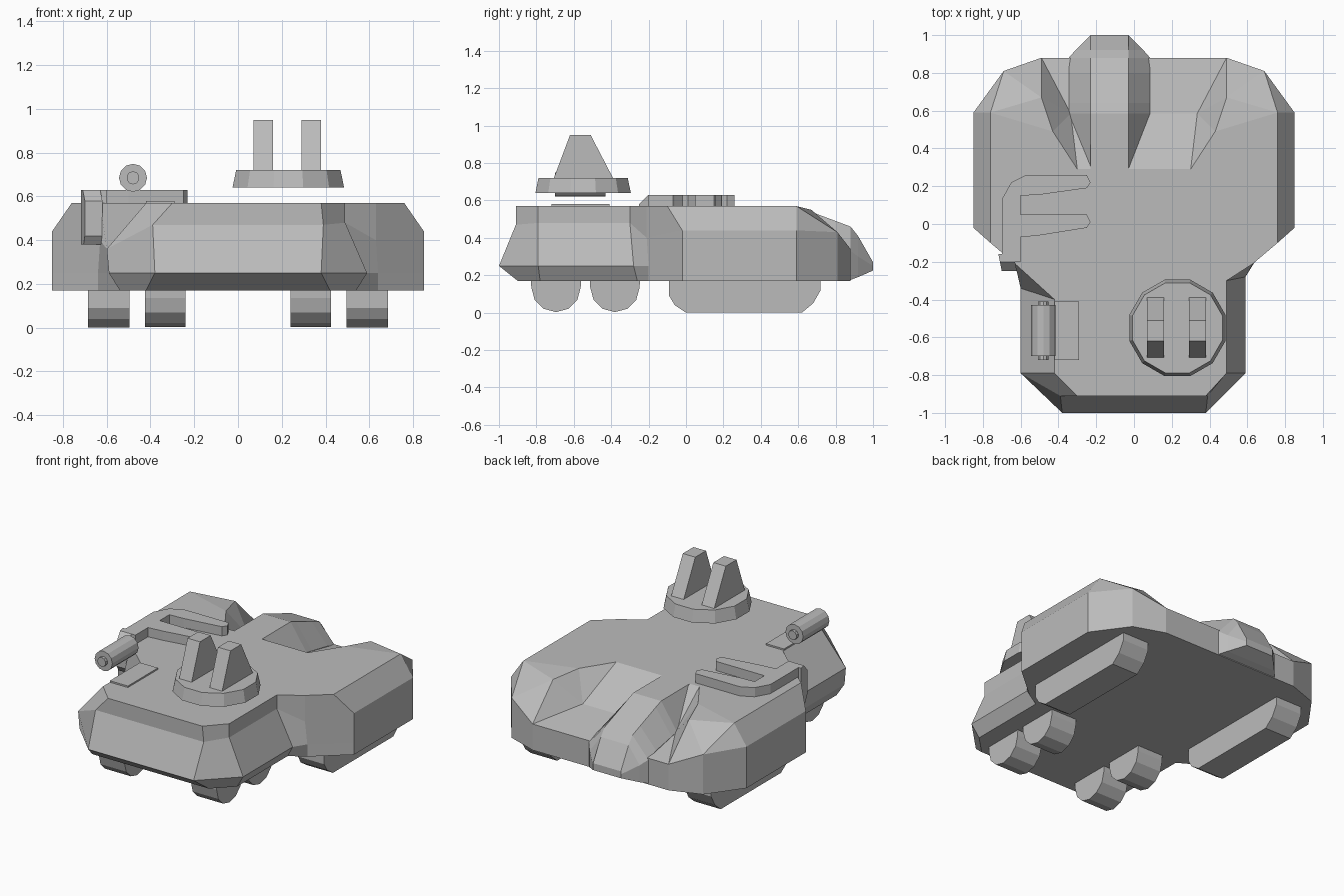
import bpy
import bmesh
import math

cube = bpy.data.objects.get("Cube")
if cube:
    bpy.data.objects.remove(cube, do_unlink=True)

grey = bpy.data.materials.new("plain_grey")
grey.use_nodes = True
colour = (0.5, 0.5, 0.5, 1)
grey.diffuse_color = colour
grey.node_tree.nodes["Principled BSDF"].inputs["Base Color"].default_value = colour


def finish(name, bm):
    """Weld, orient and link a mesh as a named part."""
    bmesh.ops.remove_doubles(bm, verts=bm.verts, dist=0.0005)
    bmesh.ops.recalc_face_normals(bm, faces=bm.faces)
    mesh = bpy.data.meshes.new(name)
    bm.to_mesh(mesh)
    bm.free()
    mesh.materials.append(grey)
    obj = bpy.data.objects.new(name, mesh)
    bpy.context.collection.objects.link(obj)
    return obj


def face(bm, points):
    """Add one face, skipping repeated corners."""
    unique = list(dict.fromkeys(points))
    if len(unique) > 2:
        bm.faces.new([bm.verts.new(p) for p in unique])


def loft(name, rings):
    """Skin matching closed rings and cap both ends."""
    bm = bmesh.new()
    for a, b in zip(rings, rings[1:]):
        for i in range(len(a)):
            j = (i + 1) % len(a)
            face(bm, [a[i], a[j], b[j], b[i]])
    face(bm, rings[0])
    face(bm, rings[-1])
    return finish(name, bm)


def prism_x(name, profile, x0, x1):
    return loft(name, [[(x, y, z) for y, z in profile] for x in (x0, x1)])


def prism_z(name, outline, z0, z1):
    return loft(name, [[(x, y, z) for x, y in outline] for z in (z0, z1)])


def disc(name, sides, r0, r1, depth, location, rotation=(0, 0, 0)):
    bm = bmesh.new()
    bmesh.ops.create_cone(bm, cap_ends=True, segments=sides,
                          radius1=r0, radius2=r1, depth=depth)
    obj = finish(name, bm)
    obj.location, obj.rotation_euler = location, rotation
    return obj


# Hull: stacked outlines for each half, running from nose to tail
BOTTOM, BELT, TOP = 0.17, 0.25, 0.57


def hull_columns(side):
    left = side < 0
    corner = (0.39, -0.91, 0.47)
    flank = (0.60, -0.79, 0.36) if left else (0.49, -0.79, 0.48)
    waist = (0.60, -0.34, 0.36) if left else (0.49, -0.30, 0.48)
    columns = [
        [(0.42, -0.90, BOTTOM), (0.38, -1.0, BELT), corner, (0.30 if left else 0.38, -0.91, TOP)],
        [(0.54, -0.78, BOTTOM), (0.59, -0.79, BELT), flank, (0.42 if left else 0.49, -0.79, TOP)],
        [(0.54, -0.26, BOTTOM), (0.59, -0.28, BELT), waist,
         (0.42, -0.40, TOP) if left else (0.49, -0.30, TOP)],
        [(0.64, -0.20, BOTTOM), (0.64, -0.20, BELT), (0.63, -0.21, 0.40), (0.63, -0.21, TOP)],
        [(0.85, -0.02, BOTTOM), (0.85, -0.02, BELT), (0.85, -0.02, 0.44), (0.76, -0.10, TOP)],
        [(0.85, 0.59, BOTTOM), (0.85, 0.59, BELT), (0.85, 0.59, 0.44), (0.76, 0.59, TOP)],
        [(0.69, 0.81, BOTTOM), (0.69, 0.81, BELT), (0.69, 0.81, 0.43), (0.69, 0.81, 0.43)],
        [(0.49, 0.88, BOTTOM), (0.49, 0.88, BELT), (0.49, 0.88, 0.34), (0.49, 0.88, 0.34)],
    ]
    nose = [(0, y, z) for _, y, z in columns[0]]
    tail = [(0, y, z) for _, y, z in columns[-1]]
    return [nose] + columns + [tail]


hull = bmesh.new()
for side in (1, -1):
    cols = hull_columns(side)

    def put(points):
        face(hull, [(side * x, y, z) for x, y, z in points])

    for a, b in zip(cols, cols[1:]):
        for k in range(3):
            put([a[k], b[k], b[k + 1], a[k + 1]])
    put([c[0] for c in cols])
    # Deck, rear shoulder and sunken rear floor
    shoulder, back, tip = cols[6][3], cols[7][3], cols[8][3]
    inner, bend, crest = (0.30, 0.29, TOP), (0.43, 0.49, TOP), (0.49, 0.67, 0.55)
    fold, mid, start = (0.335, 0.585, 0.40), (0, 0.585, 0.40), (0, 0.29, TOP)
    put([c[3] for c in cols[:7]] + [bend, inner, start])
    put([shoulder, crest, bend])
    put([shoulder, back, crest])
    put([back, tip, crest])
    put([start, inner, fold, mid])
    put([mid, fold, tip, cols[-1][3]])
    put([inner, bend, fold])
    put([bend, crest, fold])
    put([crest, tip, fold])
finish("hull", hull)

# Rear engine hump: sections of y, half width, base, shoulder and top height
sections = [(0.29, 0.10, 0.40, 0.56, 0.57), (0.585, 0.215, 0.18, 0.40, 0.57),
            (0.64, 0.215, 0.18, 0.39, 0.55), (0.80, 0.215, 0.18, 0.36, 0.49),
            (0.88, 0.215, 0.175, 0.33, 0.46), (0.92, 0.18, 0.19, 0.30, 0.41),
            (1.0, 0.10, 0.225, 0.25, 0.27)]
cx = -0.13
loft("rear_hump", [[(cx - w, y, b), (cx - w, y, m), (cx - 0.10, y, t),
                    (cx + 0.10, y, t), (cx + w, y, m), (cx + w, y, b)]
                   for y, w, b, m, t in sections])

# Running gear
track = [(-0.09, 0.2), (-0.09, 0.09), (-0.06, 0.04), (0, 0), (0.62, 0),
         (0.68, 0.05), (0.72, 0.12), (0.72, 0.2)]
for label, side in (("left", 1), ("right", -1)):
    prism_x(label + "_rear_track", track, side * 0.495, side * 0.685)
    for end, y in (("front", -0.695), ("middle", -0.38)):
        wheel = [(y + 0.132 * math.cos(math.pi * i / 6),
                  0.135 - 0.132 * math.sin(math.pi * i / 6)) for i in range(7)]
        wheel = [(y + 0.135, 0.2)] + wheel + [(y - 0.135, 0.2)]
        prism_x(f"{label}_{end}_wheel", wheel, side * 0.24, side * 0.425)

# Turret ring and twin fins
disc("turret_ring", 12, 0.264, 0.247, 0.08, (0.23, -0.55, 0.68),
     (0, 0, math.pi / 12))
fin = [(-0.71, 0.71), (-0.62, 0.95), (-0.51, 0.95), (-0.385, 0.71)]
for label, x in (("left", 0.29), ("right", 0.07)):
    prism_x(label + "_turret_fin", fin, x, x + 0.09)

# Forked deck rail and its hooked end
rail = [(-0.25, 0.26), (-0.57, 0.26), (-0.65, 0.22), (-0.70, 0.13), (-0.70, -0.20),
        (-0.60, -0.20), (-0.60, -0.07), (-0.50, -0.06), (-0.25, -0.02), (-0.23, 0.01),
        (-0.25, 0.05), (-0.60, 0.05), (-0.60, 0.15), (-0.50, 0.155), (-0.25, 0.19),
        (-0.23, 0.22)]
prism_z("deck_rail", rail, 0.56, 0.63)
hook = [(-0.20, 0.63), (-0.25, 0.58), (-0.25, 0.42), (-0.22, 0.38), (-0.16, 0.38),
        (-0.16, 0.63)]
loft("rail_hook", [[(x - 0.2 * (0.2 + y), y, z) for y, z in hook] for x in (-0.71, -0.63)])

# Side launcher tube, end pins and mount
quarter = (math.pi / 2, 0, 0)
disc("launcher_tube", 12, 0.064, 0.064, 0.27, (-0.48, -0.565, 0.685), quarter)
disc("launcher_pin", 10, 0.03, 0.03, 0.31, (-0.48, -0.565, 0.685), quarter)
mount = [(-0.42, -0.72), (-0.29, -0.72), (-0.29, -0.41), (-0.42, -0.41)]
prism_z("launcher_mount", mount, 0.50, 0.58)
